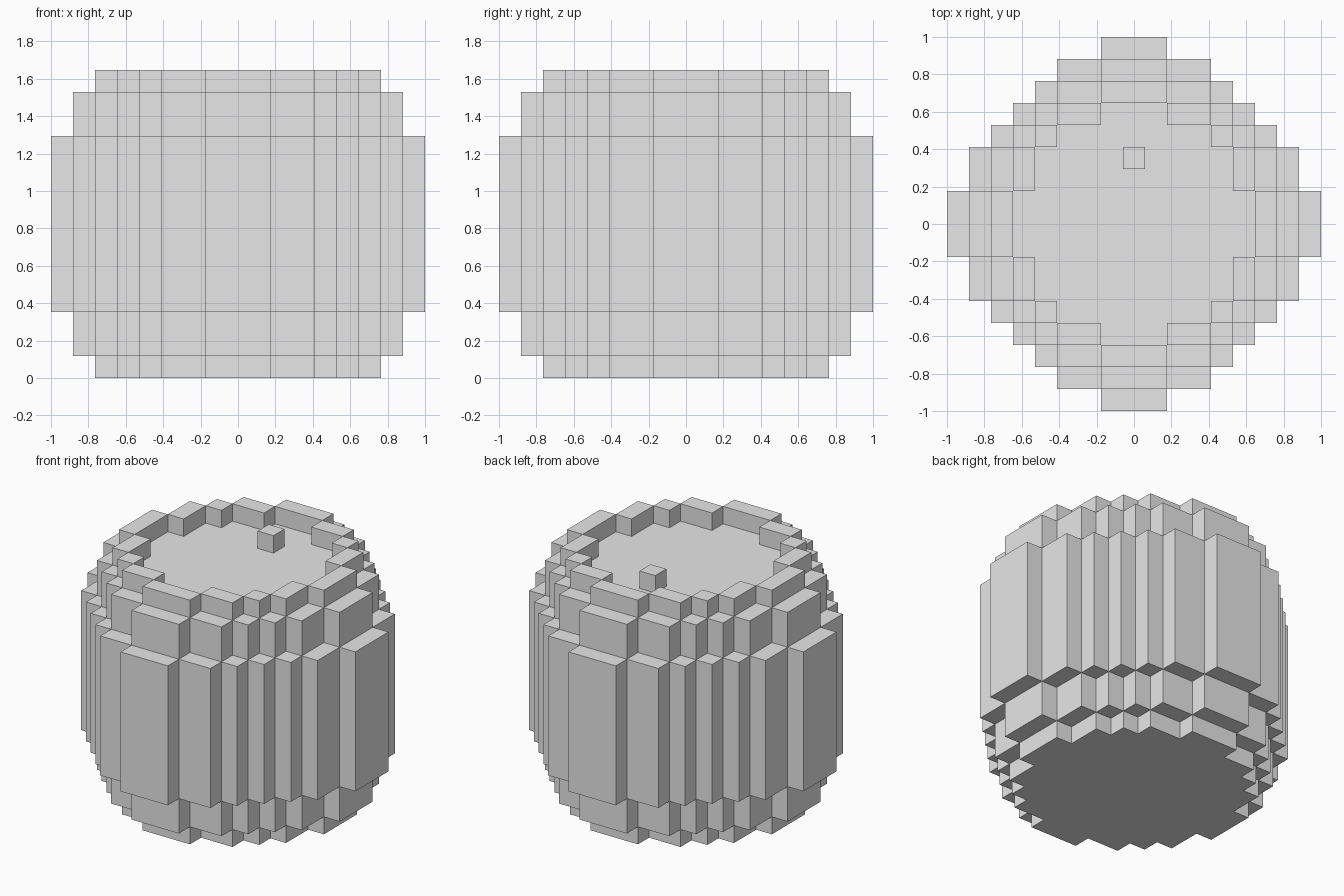
import bpy
import bmesh

if "Cube" in bpy.data.objects:
    bpy.data.objects.remove(bpy.data.objects["Cube"], do_unlink=True)

UNIT = 2 / 17                                   # size of one block
STEPS = [1.5, 3.5, 4.5, 5.5, 6.5, 7.5, 8.5]     # stair-stepped circle, in blocks

grey = bpy.data.materials.new("plain grey")
grey.use_nodes = True
grey.diffuse_color = (0.8, 0.8, 0.8, 1)
grey.node_tree.nodes["Principled BSDF"].inputs["Base Color"].default_value = (0.8, 0.8, 0.8, 1)


def reach(n, i):
    """Half width of the stepped circle of n steps in its i-th strip."""
    return STEPS[n - 1 - i] if i < n else 0


def quad(bm, points, flip=False):
    verts = [bm.verts.new([c * UNIT for c in p]) for p in points]
    bm.faces.new(verts[::-1] if flip else verts)


def walls(bm, n, z0, z1, inward=False):
    """Upright faces around one quarter of a stepped circle."""
    for i in range(n):
        x0, x1 = reach(n, i + 1), reach(n, i)
        y0, y1 = (STEPS[i - 1] if i else 0), STEPS[i]
        quad(bm, [(x1, y0, z0), (x1, y1, z0), (x1, y1, z1), (x1, y0, z1)], inward)
        quad(bm, [(x0, y1, z0), (x0, y1, z1), (x1, y1, z1), (x1, y1, z0)], inward)


def ledge(bm, n, inner, z, down=False):
    """Level faces between two stepped circles; inner = 0 gives a full disc."""
    for i in range(n):
        x0, x1 = reach(inner, i), reach(n, i)
        y0, y1 = (STEPS[i - 1] if i else 0), STEPS[i]
        quad(bm, [(x0, y0, z), (x1, y0, z), (x1, y1, z), (x0, y1, z)], down)


def finish(name, bm, mirror=True):
    bmesh.ops.remove_doubles(bm, verts=bm.verts, dist=0.0005)
    mesh = bpy.data.meshes.new(name)
    bm.to_mesh(mesh)
    bm.free()
    mesh.materials.append(grey)
    obj = bpy.data.objects.new(name, mesh)
    bpy.context.collection.objects.link(obj)
    if mirror:
        mod = obj.modifiers.new("quarters", "MIRROR")
        mod.use_axis = (True, True, False)
    return obj


# Base: bottom disc and lowest band
bm = bmesh.new()
ledge(bm, 5, 0, 0, down=True)
walls(bm, 5, 0, 1)
finish("base", bm)

# Lower band
bm = bmesh.new()
ledge(bm, 6, 5, 1, down=True)
walls(bm, 6, 1, 3)
finish("lower_band", bm)

# Wide staves of the belly
bm = bmesh.new()
ledge(bm, 7, 6, 3, down=True)
walls(bm, 7, 3, 11)
ledge(bm, 7, 6, 11)
finish("belly_staves", bm)

# Upper band
bm = bmesh.new()
walls(bm, 6, 11, 13)
ledge(bm, 6, 5, 13)
finish("upper_band", bm)

# Raised rim
bm = bmesh.new()
walls(bm, 5, 13, 14)
ledge(bm, 5, 4, 14)
walls(bm, 4, 13, 14, inward=True)
finish("rim", bm)

# Sunken lid
bm = bmesh.new()
ledge(bm, 4, 0, 13)
finish("lid", bm)

# Stopper block on the lid, towards the back
bm = bmesh.new()
bmesh.ops.create_cube(bm, size=UNIT)
stopper = finish("stopper", bm, mirror=False)
stopper.location = (0, 3 * UNIT, 13.5 * UNIT)
